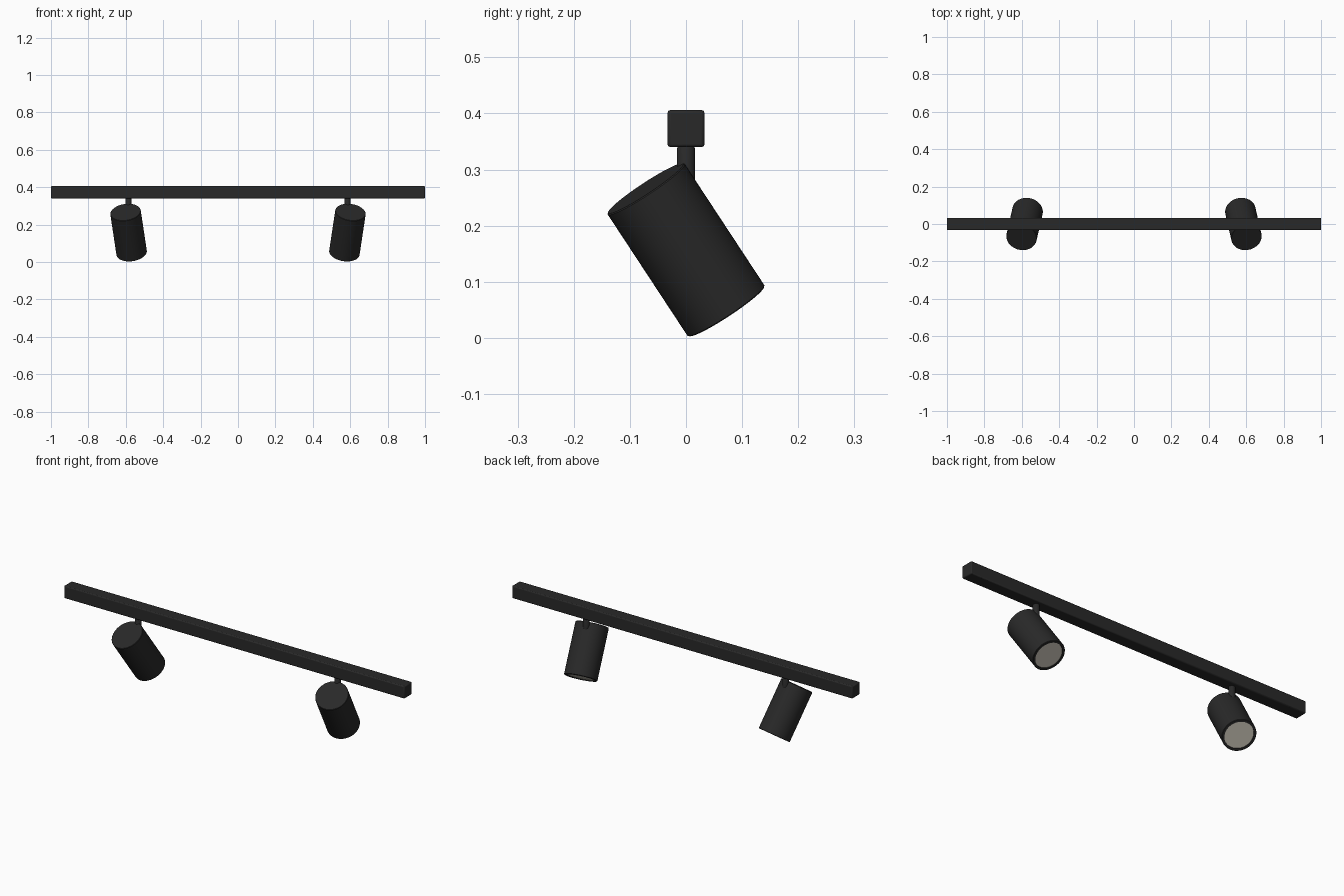
import bpy, bmesh, math
from mathutils import Matrix, Vector

if "Cube" in bpy.data.objects:
    bpy.data.objects.remove(bpy.data.objects["Cube"])


def material(name, rgb):
    m = bpy.data.materials.new(name)
    m.diffuse_color = (*rgb, 1)
    m.use_nodes = True
    m.node_tree.nodes["Principled BSDF"].inputs["Base Color"].default_value = m.diffuse_color
    return m


black = material("black_metal", (0.022, 0.022, 0.022))
glass = material("lens_glass", (0.62, 0.58, 0.5))


def finish(bm, name, mat, matrix=Matrix()):
    bmesh.ops.recalc_face_normals(bm, faces=bm.faces)
    mesh = bpy.data.meshes.new(name)
    bm.to_mesh(mesh)
    bm.free()
    mesh.materials.append(mat)
    obj = bpy.data.objects.new(name, mesh)
    obj.matrix_world = matrix
    bpy.context.collection.objects.link(obj)
    bpy.ops.object.select_all(action='DESELECT')
    obj.select_set(True)
    bpy.context.view_layer.objects.active = obj
    bpy.ops.object.shade_smooth_by_angle(angle=math.radians(35))
    return obj


def lathe(name, profile, mat, matrix, steps=48):
    # revolve an (r, z) profile about the local z axis
    bm = bmesh.new()
    verts = [bm.verts.new((r, 0, z)) for r, z in profile]
    edges = [bm.edges.new(p) for p in zip(verts, verts[1:])]
    bmesh.ops.spin(bm, geom=verts + edges, cent=(0, 0, 0), axis=(0, 0, 1),
                   angle=math.tau, steps=steps)
    bmesh.ops.remove_doubles(bm, verts=bm.verts, dist=1e-5)
    return finish(bm, name, mat, matrix)


# Ceiling track
bm = bmesh.new()
bmesh.ops.create_cube(bm, size=1)
bmesh.ops.scale(bm, vec=(2, 0.066, 0.066), verts=bm.verts)
track = finish(bm, "track", black, Matrix.Translation((0, 0, 0.373)))
bevel = track.modifiers.new("bevel", 'BEVEL')
bevel.width = 0.005
bevel.segments = 2

# Two spotlights, aimed backwards and slightly towards the middle
R, H, B = 0.082, 0.132, 0.002
for side, s in (("left", -1), ("right", 1)):
    x = s * 0.585
    lathe(side + "_stem",
          [(0, 0.26), (0.016, 0.26), (0.016, 0.338), (0.014, 0.341), (0, 0.341)],
          black, Matrix.Translation((x, 0, 0)), 24)

    aim = Vector((-s * 0.033, 0.144, -0.219))
    pose = Matrix.Translation((x, 0, 0.157)) @ \
        (-aim).to_track_quat('Z', 'Y').to_matrix().to_4x4()

    # Can with a recessed mouth
    lathe(side + "_can",
          [(0, H), (R - B, H), (R, H - B), (R, B - H), (R - B, -H),
           (0.07, -H), (0.07, 0.012 - H), (0, 0.012 - H)],
          black, pose, 64)

    # Lens disc
    lathe(side + "_lens",
          [(0, 0.011 - H), (0.0695, 0.011 - H), (0.0695, 0.004 - H), (0, 0.004 - H)],
          glass, pose, 64)
